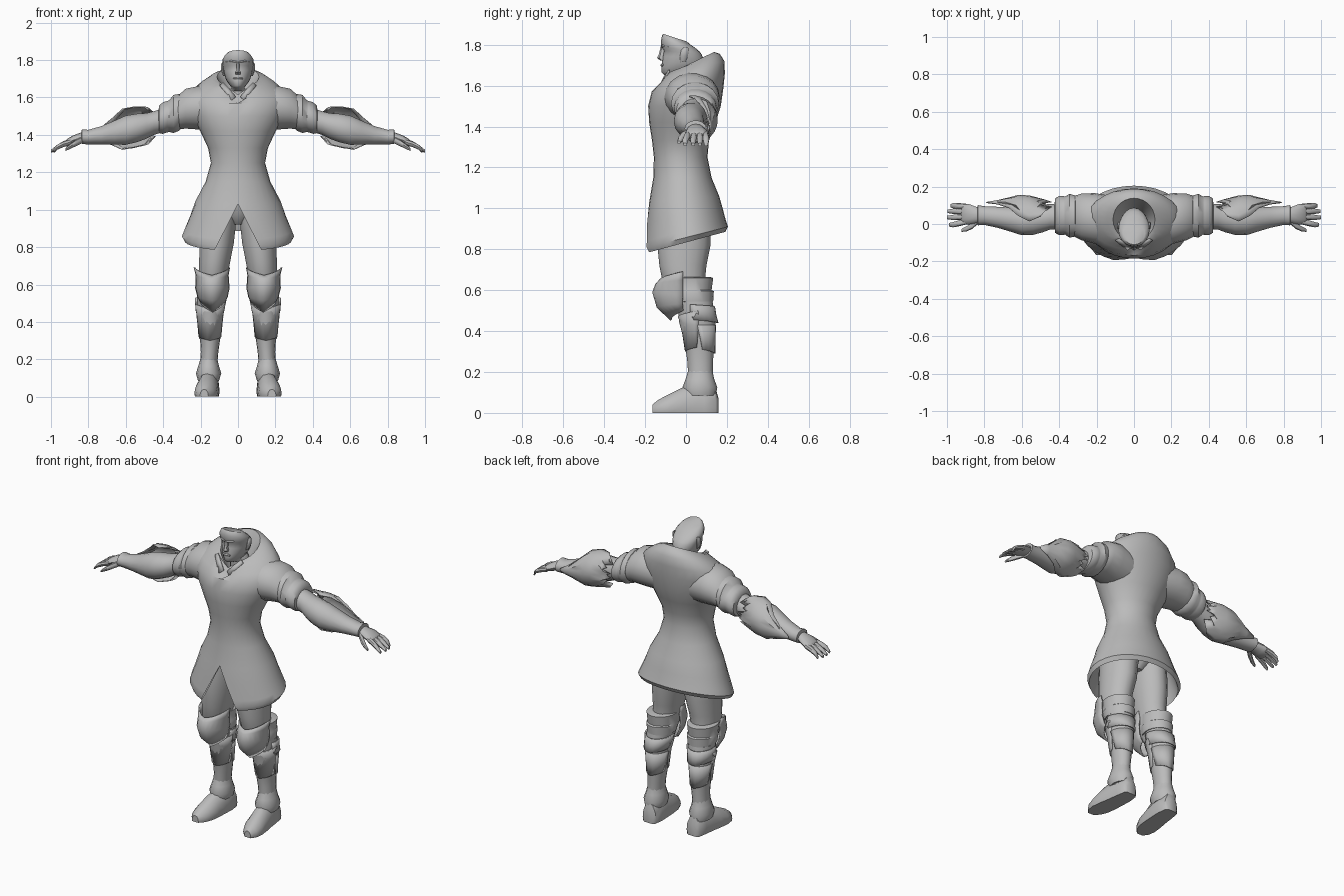
import bpy, bmesh
from math import sin, cos, pi, radians, asin, exp
from mathutils import Vector

grey = bpy.data.materials.new("plain_grey")
grey.diffuse_color = (0.5, 0.5, 0.5, 1)


def loft(name, rings, closed=True, caps=True, mirror=False, thick=0, angle=42):
    """Skin a list of point rings into one smooth object."""
    bm = bmesh.new()
    rows = [[bm.verts.new(p) for p in r] for r in rings]
    n = len(rows[0])
    for a, b in zip(rows, rows[1:]):
        for i in range(n if closed else n - 1):
            j = (i + 1) % n
            bm.faces.new((a[i], a[j], b[j], b[i]))
    if caps:
        bm.faces.new(rows[0])
        bm.faces.new(rows[-1])
    bmesh.ops.remove_doubles(bm, verts=bm.verts, dist=0.0004)
    bmesh.ops.recalc_face_normals(bm, faces=bm.faces)
    me = bpy.data.meshes.new(name)
    bm.to_mesh(me)
    bm.free()
    ob = bpy.data.objects.new(name, me)
    bpy.context.collection.objects.link(ob)
    me.materials.append(grey)
    bpy.ops.object.select_all(action='DESELECT')
    ob.select_set(True)
    bpy.context.view_layer.objects.active = ob
    bpy.ops.object.shade_smooth_by_angle(angle=radians(angle))
    if thick:
        m = ob.modifiers.new("thickness", 'SOLIDIFY')
        m.thickness = thick
    if mirror:
        ob.modifiers.new("mirror", 'MIRROR')
    return ob


def leaning(s, n=28, gap=0):
    """Ring from (front z, back z, half width, front y, back y), open at the front by gap."""
    zf, zb, rx, yf, yb = s
    a0 = asin(min(gap / rx, 0.9))
    pts = []
    for i in range(n + 1):
        a = a0 + (2 * pi - 2 * a0) * i / n
        t = (1 - cos(a)) / 2
        pts.append(Vector((rx * sin(a), yf + (yb - yf) * t, zf + (zb - zf) * t)))
    return pts


def upright(s, n=14):
    """Level ring from (z, centre x, centre y, rx, ry)."""
    z, cx, cy, rx, ry = s
    return [Vector((cx + rx * sin(2 * pi * i / n), cy - ry * cos(2 * pi * i / n), z)) for i in range(n)]


def sideways(s, n=14):
    """Ring across the arm from (x, centre y, centre z, ry, rz)."""
    x, cy, cz, ry, rz = s
    return [Vector((x, cy + ry * cos(2 * pi * i / n), cz + rz * sin(2 * pi * i / n))) for i in range(n)]


# Coat: hem lining, flared skirt, waist, chest, shoulders and standing collar
coat = [(1.04, 1.06, .212, -.165, .15), (.81, .92, .272, -.185, .18), (.78, .885, .285, -.20, .192),
        (.805, .91, .30, -.207, .205), (.84, .94, .288, -.203, .195), (.93, .99, .258, -.193, .182),
        (1.03, 1.06, .228, -.18, .162), (1.15, 1.15, .173, -.16, .125),
        (1.25, 1.25, .145, -.157, .105), (1.33, 1.33, .16, -.166, .112),
        (1.42, 1.42, .202, -.18, .145), (1.50, 1.50, .245, -.185, .17),
        (1.57, 1.59, .268, -.168, .183), (1.61, 1.66, .25, -.138, .19),
        (1.64, 1.72, .195, -.115, .188), (1.66, 1.755, .145, -.10, .165),
        (1.655, 1.765, .112, -.09, .138), (1.61, 1.70, .085, -.08, .105),
        (1.53, 1.56, .06, -.06, .06)]
rings = []
for k, s in enumerate(coat):
    g = max(0, (1.03 - s[0]) * 0.5) if 0 < k < 7 else 0
    ring = leaning(s, gap=g)
    if s[0] > 1.6:                      # notched neckline
        for p in ring:
            if p.y < 0:
                p.z -= 0.045 * exp(-(p.x / 0.04) ** 2)
    rings.append(ring)
loft("coat", rings, closed=False, caps=False)

# Small collar points either side of the throat
loft("collar_point", [[Vector(p) for p in r] for r in (
    [(.012, -.125, 1.605), (.035, -.14, 1.585)], [(.045, -.108, 1.645), (.065, -.118, 1.625)],
    [(.08, -.085, 1.68), (.098, -.09, 1.665)])], closed=False, caps=False, mirror=True, thick=.008)

# Head with cropped crown
head = [(1.52, 1.54, .05, -.04, .07), (1.635, 1.64, .05, -.045, .075), (1.652, 1.655, .034, -.106, .078),
        (1.664, 1.67, .045, -.119, .082), (1.69, 1.69, .062, -.119, .086), (1.712, 1.71, .070, -.117, .088),
        (1.745, 1.73, .078, -.114, .085), (1.772, 1.75, .080, -.108, .078), (1.79, 1.765, .084, -.122, .068),
        (1.825, 1.785, .082, -.121, .045), (1.846, 1.80, .07, -.117, .022), (1.853, 1.815, .058, -.11, .005)]
loft("head", [leaning(s, 20)[:-1] for s in head], angle=50)
loft("nose", [upright(s, 6) for s in ((1.79, 0, -.112, .009, .012), (1.75, 0, -.117, .011, .017),
                                      (1.735, 0, -.12, .017, .022), (1.724, 0, -.113, .014, .014))])
loft("lips", [upright(s, 8) for s in ((1.708, 0, -.112, .022, .008), (1.702, 0, -.112, .028, .013),
                                      (1.694, 0, -.112, .02, .011))])
loft("ear", [upright(s, 8) for s in ((1.715, .073, -.015, .006, .012), (1.745, .082, -.01, .009, .02),
                                     (1.775, .084, -.005, .008, .018), (1.787, .081, 0, .004, .01))], mirror=True)
loft("brow", [sideways(s, 6) for s in ((.006, -.118, 1.788, .008, .006), (.035, -.110, 1.793, .01, .008),
                                       (.066, -.078, 1.79, .008, .006))], mirror=True)

# Sleeves: coat shoulder, two padded cuffs, forearm guard
loft("shoulder_sleeve", [sideways(s, 18) for s in (
    (.12, .02, 1.535, .13, .115), (.21, .03, 1.545, .135, .118), (.28, .038, 1.54, .125, .108),
    (.33, .042, 1.515, .105, .088), (.35, .042, 1.505, .09, .075))], mirror=True)
loft("sleeve_cuff", [sideways(s, 18) for s in (
    (.30, .042, 1.52, .085, .08), (.315, .043, 1.52, .110, .10), (.345, .044, 1.512, .117, .103),
    (.368, .045, 1.50, .102, .086), (.378, .045, 1.497, .104, .085), (.402, .045, 1.49, .104, .086),
    (.422, .045, 1.482, .092, .074), (.425, .045, 1.48, .06, .05))], mirror=True)
loft("arm", [sideways(s) for s in (
    (.38, .04, 1.485, .065, .065), (.45, .038, 1.463, .068, .065), (.49, .03, 1.448, .075, .07),
    (.54, .02, 1.437, .078, .078), (.60, .015, 1.425, .075, .08), (.66, .025, 1.412, .066, .066),
    (.73, .036, 1.398, .056, .05), (.80, .045, 1.388, .05, .04), (.835, .047, 1.39, .054, .04),
    (.838, .047, 1.388, .035, .025))], mirror=True)

# Jagged shell behind each forearm: (x, centre y, centre z, ry, rz, half arc, ragged shift)
shell = [(.47, .03, 1.452, .09, .085, 55, .03), (.50, .03, 1.448, .105, .105, 85, .02),
         (.56, .035, 1.44, .118, .112, 100, 0), (.62, .04, 1.43, .115, .11, 88, .01),
         (.67, .04, 1.418, .102, .085, 62, .015), (.73, .045, 1.405, .083, .06, 40, 0),
         (.79, .05, 1.395, .068, .045, 12, 0)]
rings = []
for x, cy, cz, ry, rz, arc, rag in shell:
    rings.append([])
    for i in range(13):
        a = radians(arc * (i - 6) / 6)
        rings[-1].append(Vector((x + rag * (-1) ** i * (i % 3 > 0), cy + ry * cos(a), cz + rz * sin(a))))
loft("elbow_shell", rings, closed=False, caps=False, mirror=True, thick=.006)

# Hands
loft("palm", [sideways(s, 12) for s in (
    (.80, .045, 1.388, .036, .026), (.84, .048, 1.385, .042, .027), (.88, .052, 1.372, .054, .026),
    (.915, .053, 1.357, .055, .02), (.925, .053, 1.352, .045, .012))], mirror=True)
for i, (y0, y1, tip) in enumerate(((.012, -.004, .99), (.04, .035, 1.0), (.068, .068, .998), (.094, .098, .98))):
    loft("finger_%d" % (i + 1), [sideways(s, 8) for s in (
        (.895, y0, 1.362, .014, .016), (.935, (y0 + y1) / 2, 1.35, .016, .016),
        (.968, y1, 1.333, .014, .013), (tip, y1, 1.312, .009, .008))], mirror=True)
loft("thumb", [sideways(s, 8) for s in (
    (.83, .018, 1.375, .014, .018), (.865, -.008, 1.358, .018, .018),
    (.895, -.026, 1.34, .014, .014), (.922, -.034, 1.322, .008, .008))], mirror=True)

# Hips and legs
loft("hips", [upright(s) for s in ((.92, 0, -.005, .04, .06), (.97, 0, -.005, .09, .11),
                                   (1.06, 0, -.01, .15, .12), (1.16, 0, -.015, .14, .11))])
loft("thigh", [upright(s, 18) for s in (
    (1.05, .09, -.005, .085, .12), (.95, .105, -.008, .098, .13), (.82, .114, -.01, .093, .13),
    (.72, .125, -.015, .084, .115), (.62, .135, -.01, .074, .10), (.50, .14, .03, .062, .075))], mirror=True)
loft("knee_band", [upright(s, 18) for s in (
    (.665, .14, .03, .07, .085), (.66, .14, .03, .087, .103), (.60, .14, .032, .082, .093),
    (.595, .14, .034, .085, .102), (.545, .14, .038, .08, .095), (.54, .14, .04, .06, .08))], mirror=True)
loft("greave", [upright(s, 16) for s in (
    (.55, .142, .045, .06, .07), (.545, .142, .045, .078, .085), (.45, .15, .055, .07, .09),
    (.33, .148, .066, .056, .07), (.24, .152, .07, .047, .062), (.17, .157, .07, .046, .06),
    (.08, .16, .075, .045, .06))], mirror=True)


def plate(name, secs, n=12):
    """Curved plate round the front or back: (z, cx, cy, rx, ry, half arc, middle drop, facing)."""
    rows = []
    for z, cx, cy, rx, ry, arc, drop, face in secs:
        rows.append([])
        for i in range(n + 1):
            u = 2 * i / n - 1
            a = radians(arc) * u
            rows[-1].append(Vector((cx + rx * sin(a), cy + face * ry * cos(a), z - drop * (1 - abs(u)))))
    loft(name, rows, closed=False, caps=False, mirror=True, thick=.008)


# Pointed knee cap, calf plates and ankle guard
plate("knee_guard", [(.69, .14, -.01, .097, .12, 88, .04, -1), (.65, .138, -.01, .088, .14, 88, .02, -1),
                     (.58, .137, -.01, .092, .155, 88, -.01, -1), (.535, .136, -.005, .082, .138, 85, .02, -1),
                     (.50, .135, 0, .066, .075, 80, .05, -1)])
plate("upper_calf_plate", [(.53, .145, .05, .086, .092, 110, .01, 1), (.49, .148, .052, .08, .096, 110, .01, 1),
                           (.455, .15, .055, .076, .104, 100, .015, 1)])
plate("shin_plate", [(.50, .148, .045, .082, .085, 100, .03, -1), (.43, .15, .055, .071, .08, 95, 0, -1),
                     (.32, .15, .065, .062, .07, 80, .02, -1)])
plate("lower_calf_plate", [(.43, .15, .055, .072, .092, 90, 0, 1), (.36, .15, .064, .063, .08, 85, 0, 1),
                           (.31, .15, .067, .058, .076, 80, .02, 1)])
loft("ankle_guard", [upright(s, 12) for s in (
    (.205, .156, .07, .045, .06), (.165, .157, .068, .055, .07), (.125, .157, .068, .068, .085),
    (.085, .158, .07, .056, .076))], mirror=True)

# Boots with flat soles, toes turned slightly out: (y, centre x, half width, top z)
boot = [(.158, .152, .03, .075), (.145, .152, .046, .12), (.09, .153, .055, .145), (.03, .158, .058, .14),
        (-.03, .165, .062, .118), (-.09, .172, .062, .088), (-.135, .178, .048, .064), (-.165, .181, .022, .04)]
rings = []
for y, cx, w, top in boot:
    rings.append([Vector((cx + w * f, y, top * h)) for f, h in (
        (-.92, 0), (-1, .2), (-.9, .55), (-.5, .9), (0, 1), (.5, .9), (.9, .55), (1, .2), (.92, 0))])
loft("boot", rings, mirror=True)
